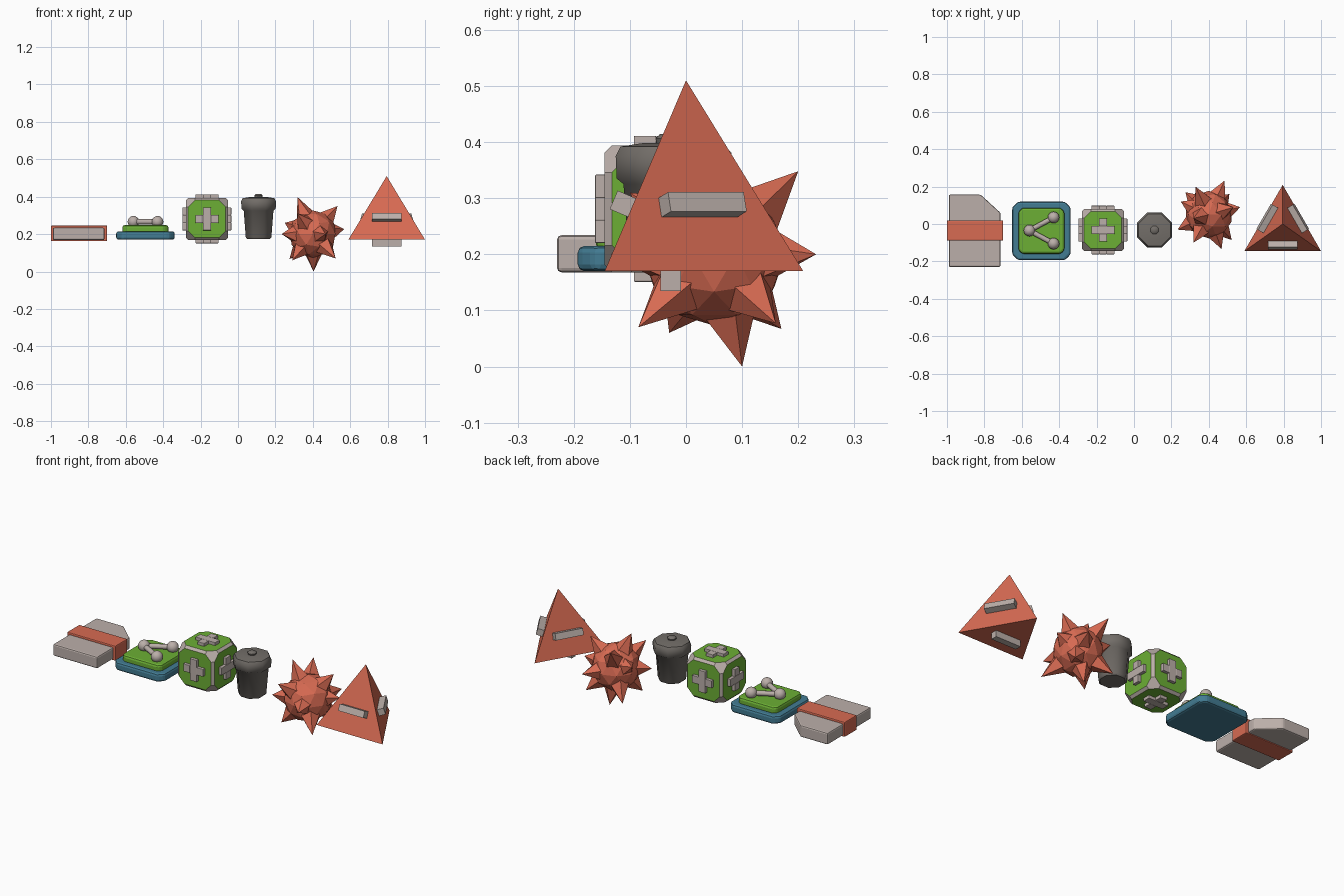
import bpy, bmesh, math
from mathutils import Vector, Matrix

if "Cube" in bpy.data.objects:
    bpy.data.objects.remove(bpy.data.objects["Cube"])


def material(name, rgb):
    m = bpy.data.materials.new(name)
    m.diffuse_color = (*rgb, 1)
    m.use_nodes = True
    m.node_tree.nodes["Principled BSDF"].inputs["Base Color"].default_value = m.diffuse_color
    return m


RED = material("coral red", (0.68, 0.145, 0.085))
GREEN = material("leaf green", (0.15, 0.43, 0.035))
PALE = material("pale grey", (0.50, 0.43, 0.40))
DARK = material("dark grey", (0.17, 0.155, 0.14))
BLUE = material("teal blue", (0.055, 0.20, 0.29))


def finish(name, bm, *mats, bevel=0, smooth=None):
    bmesh.ops.recalc_face_normals(bm, faces=bm.faces)
    me = bpy.data.meshes.new(name)
    bm.to_mesh(me)
    bm.free()
    ob = bpy.data.objects.new(name, me)
    bpy.context.collection.objects.link(ob)
    for m in mats:
        me.materials.append(m)
    if bevel:
        b = ob.modifiers.new("bevel", 'BEVEL')
        b.width, b.segments, b.limit_method = bevel, 2, 'ANGLE'
    if smooth:
        bpy.ops.object.select_all(action='DESELECT')
        ob.select_set(True)
        bpy.context.view_layer.objects.active = ob
        bpy.ops.object.shade_smooth_by_angle(angle=math.radians(smooth))
    return ob


def hull(name, pts, *mats, bevel=0):
    bm = bmesh.new()
    for p in pts:
        bm.verts.new(p)
    bmesh.ops.convex_hull(bm, input=bm.verts)
    bmesh.ops.dissolve_limit(bm, angle_limit=0.01, verts=bm.verts, edges=bm.edges)
    return finish(name, bm, *mats, bevel=bevel)


def prism(name, outline, z0, z1, mat, bevel=0):
    return hull(name, [(x, y, z) for z in (z0, z1) for x, y in outline], mat, bevel=bevel)


def octagon(cx, cy, h, cut):
    k = h - cut
    return [(cx + x * sx, cy + y * sy) for x, y in ((h, k), (k, h))
            for sx in (1, -1) for sy in (1, -1)]


def box(name, size, mat, matrix, bevel=0):
    bm = bmesh.new()
    bmesh.ops.create_cube(bm, size=1, matrix=matrix @ Matrix.Diagonal((*size, 1)))
    return finish(name, bm, mat, bevel=bevel)


def frame(origin, x, z):
    x, z = Vector(x).normalized(), Vector(z).normalized()
    m = Matrix((x, z.cross(x), z)).transposed().to_4x4()
    m.translation = origin
    return m


# Card with a clipped corner and a wrapped band
prism("card", [(-0.99, -0.23), (-0.714, -0.23), (-0.714, 0.06), (-0.82, 0.157), (-0.99, 0.157)],
      0.168, 0.234, PALE, 0.008)
box("card_band", (0.3, 0.108, 0.084), RED, Matrix.Translation((-0.85, -0.035, 0.204)), 0.005)

# Tile with three linked balls
CX, CY = -0.495, -0.037
prism("tile_base", octagon(CX, CY, 0.156, 0.03), 0.17, 0.215, BLUE, 0.012)
prism("tile_top", octagon(CX, CY, 0.123, 0.02), 0.205, 0.248, GREEN, 0.012)
balls = [Vector(p) for p in ((-0.559, -0.035, 0.266), (-0.43, 0.035, 0.266), (-0.43, -0.105, 0.266))]
for i, p in enumerate(balls):
    bm = bmesh.new()
    bmesh.ops.create_uvsphere(bm, u_segments=16, v_segments=10, radius=0.031,
                              matrix=Matrix.Translation(p))
    finish(f"link_ball_{i}", bm, PALE, smooth=40)
for i, p in enumerate(balls[1:]):
    d = p - balls[0]
    bm = bmesh.new()
    rot = d.to_track_quat('Z', 'Y').to_matrix().to_4x4()
    bmesh.ops.create_cone(bm, cap_ends=True, segments=10, radius1=0.014, radius2=0.014,
                          depth=d.length, matrix=Matrix.Translation((p + balls[0]) / 2) @ rot)
    finish(f"link_rod_{i}", bm, PALE, smooth=40)

# Cube with clipped corners: flat sides green, chamfers grey
C = Vector((-0.166, -0.032, 0.281))
pts = []
for axis in range(3):
    for s in (-1, 1):
        for u, v in octagon(0, 0, 0.1, 0.035):
            p = [u, v]
            p.insert(axis, s * 0.113)
            pts.append(C + Vector(p))
cube = hull("aid_cube", pts, PALE, GREEN)
for f in cube.data.polygons:
    f.material_index = int(max(abs(c) for c in f.normal) > 0.99)

# Raised cross on every side of the cube
for i in range(6):
    n = Vector((0, 0, 0))
    n[i // 2] = 1 if i % 2 else -1
    t = Vector((0, 0, 0))
    t[(i // 2 + 1) % 3] = 1
    m = frame(C + n * 0.115, t, n)
    box(f"cross_{i}_bar", (0.122, 0.042, 0.03), PALE, m, 0.002)
    for s in (-1, 1):
        box(f"cross_{i}_arm_{s}", (0.042, 0.04, 0.03), PALE,
            m @ Matrix.Translation((0, s * 0.041, 0)), 0.002)

# Bin with rim, lid and knob: eight-sided lathe
profile = [(0.0, 0.174), (0.066, 0.174), (0.074, 0.183), (0.086, 0.325), (0.099, 0.335),
           (0.101, 0.375), (0.092, 0.392), (0.05, 0.398), (0.022, 0.398),
           (0.024, 0.406), (0.016, 0.414), (0.0, 0.414)]
bm = bmesh.new()
rings = []
for r, z in profile:
    rings.append([bm.verts.new((0.11 + r * math.cos(a), -0.032 + r * math.sin(a), z))
                  for a in (math.tau * (k + 0.5) / 8 for k in range(8))])
for a, b in zip(rings, rings[1:]):
    for k in range(8):
        bm.faces.new((a[k], a[(k + 1) % 8], b[(k + 1) % 8], b[k]))
bmesh.ops.remove_doubles(bm, verts=bm.verts, dist=0.0001)
finish("bin", bm, DARK, smooth=50)

# Spiky ball
S = Vector((0.4, 0.05, 0.2))
bm = bmesh.new()
bmesh.ops.create_icosphere(bm, subdivisions=2, radius=0.127, matrix=Matrix.Translation(S))
finish("spiky_core", bm, RED)
tips = [(-0.082, -0.02, 0.198), (0.084, 0.182, 0), (-0.071, 0.15, 0.148), (0.132, 0.04, 0.15),
        (0.168, 0.04, 0.027), (0.122, -0.135, -0.13), (0.004, 0.05, -0.2), (0.068, -0.184, 0),
        (-0.125, 0.12, -0.133), (-0.082, -0.15, 0.11), (-0.167, -0.08, 0), (0.11, 0.11, -0.123),
        (-0.11, -0.08, -0.14), (-0.15, 0.07, 0.06)]
for i, t in enumerate(tips):
    t = Vector(t)
    bm = bmesh.new()
    depth = t.length - 0.085
    m = Matrix.Translation(S + t.normalized() * (0.085 + depth / 2))
    bmesh.ops.create_cone(bm, cap_ends=True, segments=5, radius1=0.062, radius2=0, depth=depth,
                          matrix=m @ t.to_track_quat('Z', 'Y').to_matrix().to_4x4())
    finish(f"spike_{i}", bm, RED)

# Four-sided pyramid with a bar on each side
base = [Vector(p) for p in ((0.59, -0.145, 0.17), (1.0, -0.145, 0.17), (0.795, 0.209, 0.17))]
apex = Vector((0.795, 0.0, 0.51))
hull("pyramid", base + [apex], RED)
sides = [(base[k], base[(k + 1) % 3], apex) for k in range(3)] + [(base[1], base[0], base[2])]
for k, (a, b, c) in enumerate(sides):
    n = (b - a).cross(c - a).normalized()
    box(f"pyramid_bar_{k}", (0.156, 0.036, 0.07), PALE, frame((a + b + c) / 3, b - a, n))
